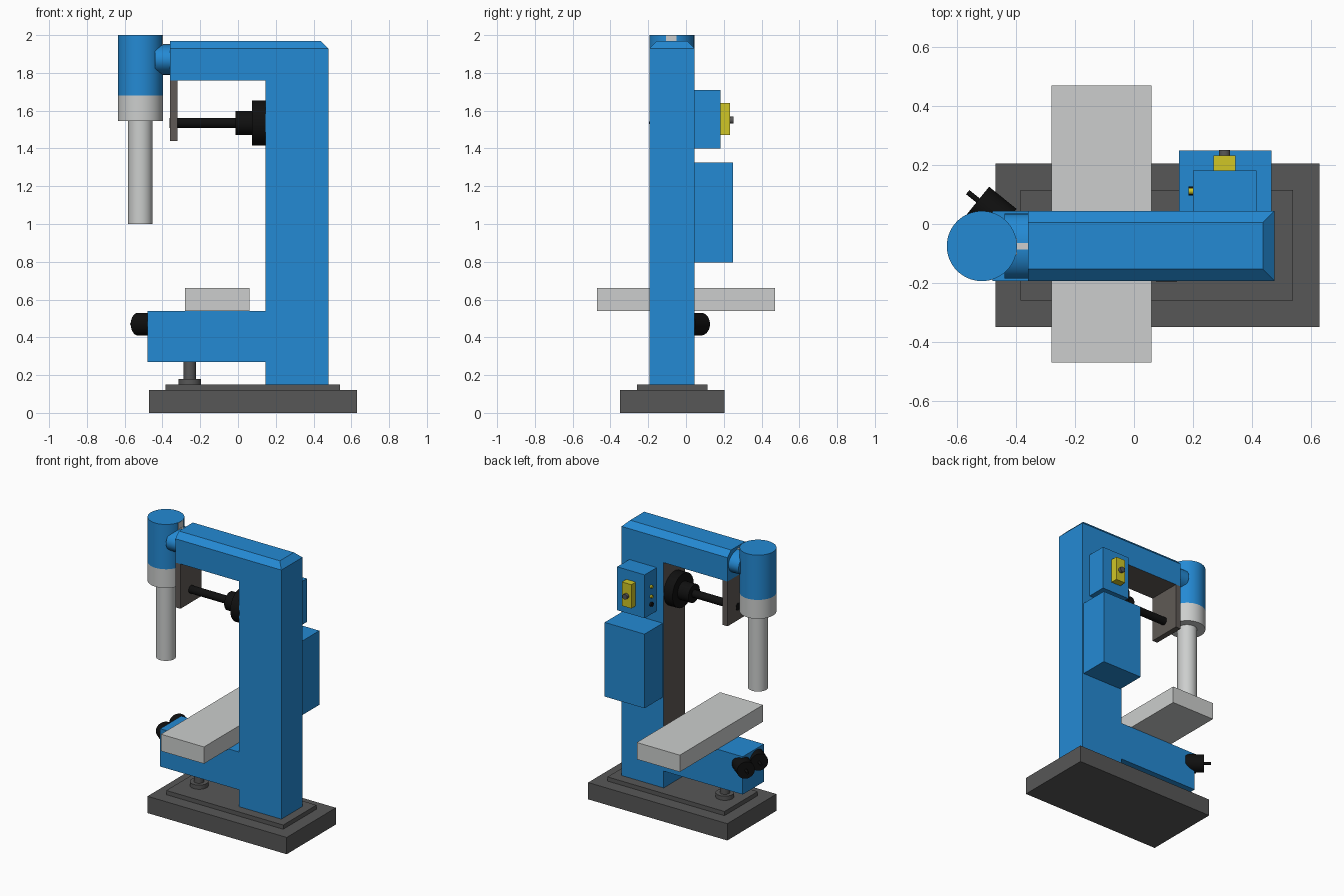
import bpy, bmesh, math
from mathutils import Vector

if "Cube" in bpy.data.objects:
    bpy.data.objects.remove(bpy.data.objects["Cube"])


def material(name, r, g, b):
    def lin(c):
        c /= 255
        return c / 12.92 if c <= 0.04045 else ((c + 0.055) / 1.055) ** 2.4
    m = bpy.data.materials.new(name)
    m.diffuse_color = (lin(r), lin(g), lin(b), 1)
    m.use_nodes = True
    m.node_tree.nodes["Principled BSDF"].inputs["Base Color"].default_value = m.diffuse_color
    return m


BLUE = material("blue paint", 36, 138, 212)
DARK = material("dark grey", 87, 87, 87)
WARM = material("warm grey", 96, 90, 86)
LIGHT = material("light grey", 204, 206, 205)
YELLOW = material("yellow", 208, 198, 38)
BLACK = material("black", 16, 16, 16)
CY = -0.075  # depth of the machine's main axis


def finish(name, bm, *mats):
    bmesh.ops.recalc_face_normals(bm, faces=bm.faces)
    me = bpy.data.meshes.new(name)
    bm.to_mesh(me)
    bm.free()
    for m in mats:
        me.materials.append(m)
    ob = bpy.data.objects.new(name, me)
    bpy.context.collection.objects.link(ob)
    return ob


def box(name, x, y, z, mat):
    bm = bmesh.new()
    bmesh.ops.create_cube(bm, size=1)
    for v in bm.verts:
        v.co = [(r[0] + r[1]) / 2 + c * (r[1] - r[0]) for r, c in zip((x, y, z), v.co)]
    return finish(name, bm, mat)


def rod(name, a, b, radius, mat, sides=48, squash=1.0):
    """Cylinder from a to b; squash scales its local x (world z for rods along x)."""
    a, b = Vector(a), Vector(b)
    bm = bmesh.new()
    bmesh.ops.create_cone(bm, cap_ends=True, segments=sides, radius1=radius,
                          radius2=radius, depth=(b - a).length)
    for v in bm.verts:
        v.co.x *= squash
    ob = finish(name, bm, mat)
    ob.location = (a + b) / 2
    ob.rotation_euler = (b - a).to_track_quat('Z', 'Y').to_euler()
    if abs((b - a).normalized().x) > 0.99:
        ob.rotation_euler = (0, math.pi / 2, 0)
    bpy.ops.object.select_all(action='DESELECT')
    ob.select_set(True)
    bpy.context.view_layer.objects.active = ob
    bpy.ops.object.shade_smooth_by_angle(angle=math.radians(35))
    return ob


# Stepped base
box("base", (-0.47, 0.63), (-0.35, 0.205), (0, 0.12), DARK)
box("base_step", (-0.385, 0.54), (-0.26, 0.115), (0.12, 0.15), DARK)

# C-shaped frame, chamfered along the top, with grey inner faces
profile = [(0.145, 0.15), (0.478, 0.15), (0.478, 1.97), (-0.36, 1.97), (-0.36, 1.76),
           (0.145, 1.76), (0.145, 0.54), (-0.48, 0.54), (-0.48, 0.27), (0.145, 0.27)]
bm = bmesh.new()
face = bm.faces.new([bm.verts.new((x, -0.193, z)) for x, z in profile])
ext = bmesh.ops.extrude_face_region(bm, geom=[face])
bmesh.ops.translate(bm, vec=(0, 0.238, 0),
                    verts=[g for g in ext["geom"] if isinstance(g, bmesh.types.BMVert)])
top = [e for e in bm.edges if all(v.co.z > 1.96 for v in e.verts)
       and not all(v.co.x < -0.3 for v in e.verts)]
bmesh.ops.bevel(bm, geom=top, offset=0.04, segments=1, affect='EDGES')
bmesh.ops.recalc_face_normals(bm, faces=bm.faces)
for f in bm.faces:
    c = f.calc_center_median()
    inner = f.normal.x < -0.9 and c.x > 0 and c.z > 0.54
    under = f.normal.z < -0.9 and c.z > 1.7
    f.material_index = 1 if inner or under else 0
finish("frame", bm, BLUE, WARM)

# Work table and its support foot
box("table", (-0.28, 0.06), (-0.47, 0.47), (0.54, 0.66), LIGHT)
rod("foot_pad", (-0.255, CY, 0.15), (-0.255, CY, 0.18), 0.06, DARK)
rod("foot_post", (-0.255, CY, 0.18), (-0.255, CY, 0.27), 0.033, DARK)

# Working head
HX = -0.517
rod("head", (HX, CY, 1.68), (HX, CY, 2.0), 0.119, BLUE, 64)
rod("head_collar", (HX, CY, 1.545), (HX, CY, 1.68), 0.119, LIGHT, 64)
rod("quill", (HX, CY, 1.0), (HX, CY, 1.545), 0.065, LIGHT)
rod("head_neck", (-0.44, CY, 1.87), (-0.36, CY, 1.87), 0.11, BLUE, 48, 0.73)
box("head_plate", (-0.404, -0.397), (-0.105, -0.05), (1.9, 1.998), LIGHT)
box("neck_strip", (-0.40, -0.36), (-0.086, -0.064), (1.948, 1.954), LIGHT)

# Bracket and horizontal spindle
box("bracket", (-0.36, -0.32), (-0.193, 0.045), (1.44, 1.76), WARM)
for name, x0, x1, r in (("spindle", -0.362, -0.01, 0.027), ("hub", -0.012, 0.075, 0.064),
                        ("flange", 0.075, 0.146, 0.12)):
    rod(name, (x0, CY, 1.535), (x1, CY, 1.535), r, BLACK)

# Angled push knobs on the lower arm
axis = Vector((-0.78, 0.63, 0))
for i, y in enumerate((0.08, -0.07)):
    tip = Vector((-0.53, y, 0.47))
    rod(f"knob_{i + 1}", tip - axis * 0.12, tip, 0.06, BLACK)
    rod(f"knob_pin_{i + 1}", tip, tip + axis * 0.045, 0.009, BLACK, 16)

# Control boxes on the back
box("power_box", (0.153, 0.468), (0.045, 0.25), (0.795, 1.325), BLUE)
box("switch_box", (0.20, 0.417), (0.045, 0.182), (1.40, 1.71), BLUE)
box("switch_plate", (0.27, 0.345), (0.182, 0.232), (1.47, 1.64), YELLOW)
rod("switch_button", (0.308, 0.232, 1.55), (0.308, 0.252, 1.55), 0.019, DARK, 24)
for i, (z, r, m) in enumerate(((1.60, 0.011, YELLOW), (1.53, 0.011, YELLOW), (1.475, 0.015, BLACK))):
    rod(f"side_button_{i + 1}", (0.201, 0.112, z), (0.186, 0.112, z), r, m, 20)
